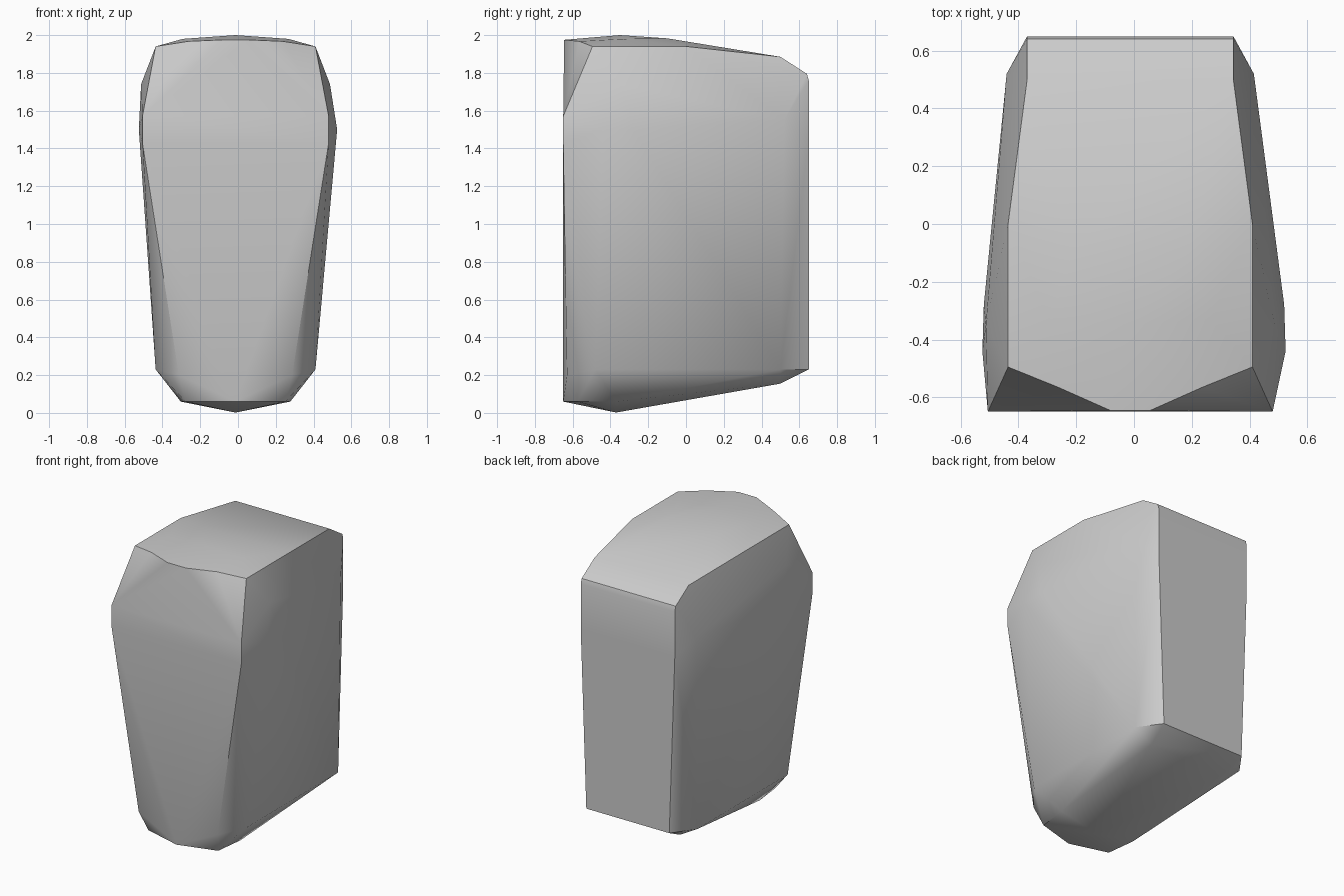
import bpy, bmesh, math

cube = bpy.data.objects.get("Cube")
if cube:
    bpy.data.objects.remove(cube)

grey = bpy.data.materials.new("plain grey")
grey.use_nodes = True
colour = (0.6, 0.6, 0.6, 1)
grey.diffuse_color = colour
grey.node_tree.nodes["Principled BSDF"].inputs["Base Color"].default_value = colour

SHIFT = -0.013  # the block leans slightly to its right

# Half of the faceted block: corner points, mirrored across its middle
front_face = [(0.07, -0.645, 1.975), (0.493, -0.65, 1.57), (0.493, -0.65, 1.43),
              (0.30, -0.63, 0.20), (0, -0.65, 0.06)]
top = [(0.25, -0.565, 1.967), (0, -0.35, 2.0), (0.28, -0.33, 1.98), (0.2, -0.1, 1.983),
       (0.423, -0.495, 1.94), (0.423, 0, 1.94), (0.357, 0.5, 1.885)]
side = [(0.50, -0.35, 1.74), (0.428, 0.52, 1.55), (0.423, 0.5, 0.23),
        (0.423, -0.48, 0.23)]
back = [(0.357, 0.64, 1.795), (0.357, 0.65, 1.76), (0.357, 0.65, 1.45),
        (0.315, 0.65, 0.23)]
bottom = [(0.265, -0.575, 0.06), (0.29, -0.37, 0.06), (0, -0.37, 0.002),
          (0.29, 0.5, 0.155)]
bulge = [(0.525, -0.44, 1.5), (0.52, -0.28, 1.5)]

bm = bmesh.new()
for points, offset in ((front_face + top + side + back + bottom, SHIFT), (bulge, 0)):
    for x, y, z in points:
        for s in ((1, -1) if x else (1,)):
            bm.verts.new((s * x + offset, y, z))

# Skin the points with one closed convex surface
bmesh.ops.convex_hull(bm, input=bm.verts[:])
loose = [v for v in bm.verts if not v.link_faces]
bmesh.ops.delete(bm, geom=loose, context='VERTS')
bmesh.ops.recalc_face_normals(bm, faces=bm.faces[:])

mesh = bpy.data.meshes.new("faceted_block")
bm.to_mesh(mesh)
bm.free()
mesh.materials.append(grey)
block = bpy.data.objects.new("faceted_block", mesh)
bpy.context.collection.objects.link(block)

# Soft shading with crisp main edges
bpy.context.view_layer.objects.active = block
block.select_set(True)
bpy.ops.object.shade_smooth_by_angle(angle=math.radians(37))
